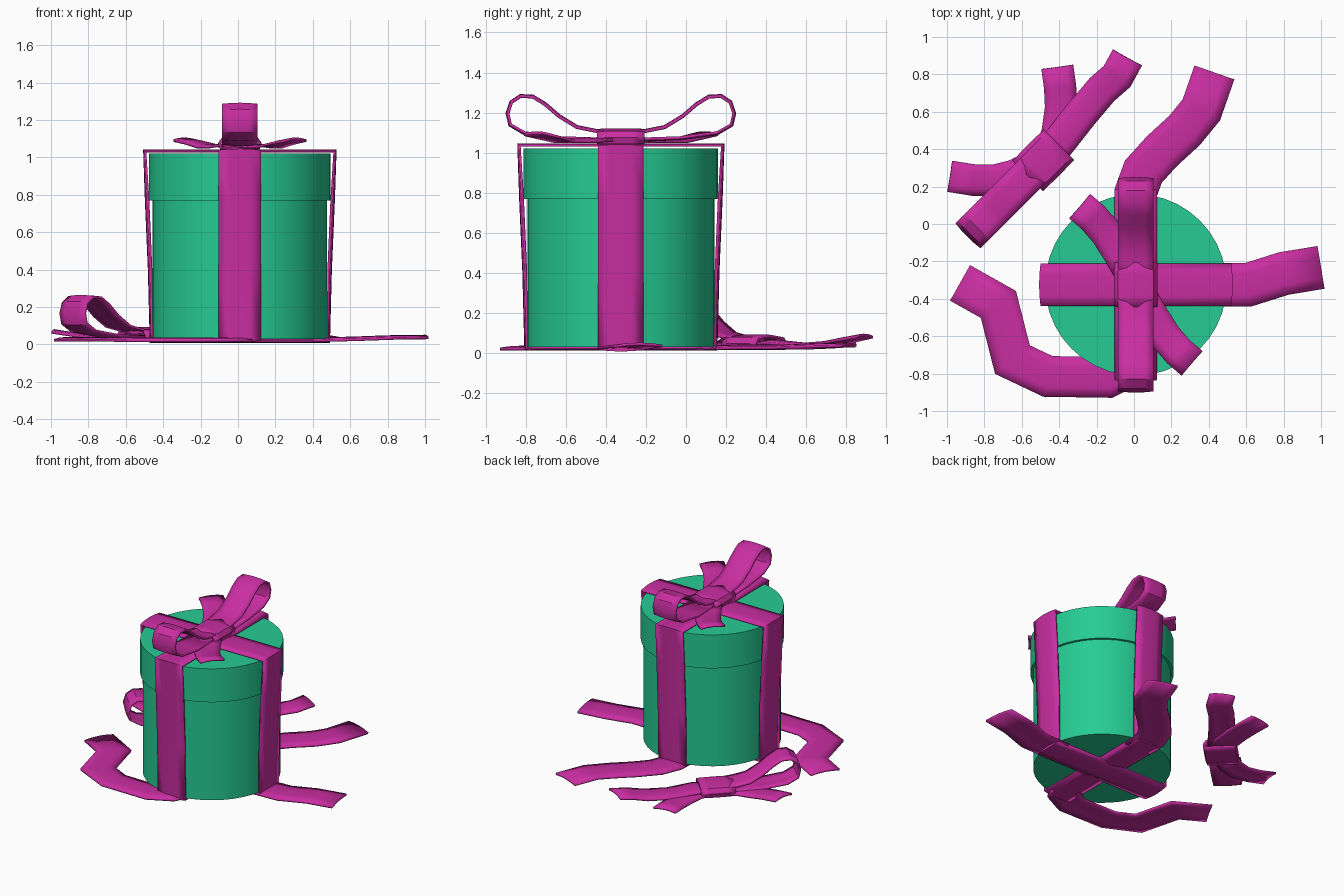
import bpy, bmesh, math
from mathutils import Vector

cube = bpy.data.objects.get("Cube")
if cube:
    bpy.data.objects.remove(cube, do_unlink=True)

UP = Vector((0, 0, 1))
CENTRE = Vector((0.01, -0.325, 0))


def material(name, colour):
    m = bpy.data.materials.new(name)
    m.use_nodes = True
    m.diffuse_color = colour
    m.node_tree.nodes["Principled BSDF"].inputs["Base Color"].default_value = colour
    return m


GREEN = material("box green", (0.019, 0.6, 0.29, 1))
PINK = material("ribbon magenta", (0.585, 0.027, 0.357, 1))


def finish(name, bm, mat):
    mesh = bpy.data.meshes.new(name)
    bm.to_mesh(mesh)
    bm.free()
    mesh.materials.append(mat)
    obj = bpy.data.objects.new(name, mesh)
    bpy.context.collection.objects.link(obj)
    bpy.ops.object.select_all(action='DESELECT')
    obj.select_set(True)
    bpy.context.view_layer.objects.active = obj
    bpy.ops.object.shade_smooth_by_angle(angle=math.radians(35))
    return obj


def drum(name, radius, low, high):
    bm = bmesh.new()
    bmesh.ops.create_cone(bm, cap_ends=True, segments=40, radius1=radius,
                          radius2=radius, depth=high - low)
    bmesh.ops.translate(bm, verts=bm.verts, vec=CENTRE + UP * (low + high) / 2)
    finish(name, bm, GREEN)


def ribbon(name, path, half, side=None, closed=False, crown=0.01):
    """Sweep a gently crowned strip along a path with mitred bends."""
    pts = [Vector(p) for p in path]
    n = len(pts)
    bm = bmesh.new()
    rows = []
    for i, p in enumerate(pts):
        a = pts[i - 1] if i or closed else None
        b = pts[(i + 1) % n] if i < n - 1 or closed else None
        t_in = (p - a).normalized() if a else (b - p).normalized()
        t_out = (b - p).normalized() if b else t_in
        t = (t_in + t_out).normalized()
        if side:
            s = side
        else:
            s = UP.cross(t).normalized() / max(0.7, t.dot(t_in))
        normal = t.cross(s).normalized()
        rows.append([bm.verts.new(p + s * half * u + normal * crown * (1 - u * u))
                     for u in (-1, -0.5, 0, 0.5, 1)])
    for i in range(n if closed else n - 1):
        r, q = rows[i], rows[(i + 1) % n]
        for j in range(4):
            bm.faces.new((r[j], q[j], q[j + 1], r[j + 1]))
    bmesh.ops.recalc_face_normals(bm, faces=bm.faces)
    obj = finish(name, bm, PINK)
    mod = obj.modifiers.new("thickness", 'SOLIDIFY')
    mod.thickness = 0.014
    mod.offset = 0


def upright(name, origin, d, profile, half, closed=False, crown=0.01):
    """Ribbon whose path lies in the vertical plane along direction d."""
    path = [origin + d * s + UP * z for s, z in profile]
    ribbon(name, path, half, UP.cross(d), closed, crown)


# Box
drum("box_body", 0.467, 0.03, 0.8)
drum("box_lid", 0.485, 0.77, 1.02)

# Straps round the box
edge = [(0.505, 1.03), (0.491, 0.77), (0.475, 0.4), (0.47, 0.02)]
for name, d, lift in (("strap_across", Vector((1, 0, 0)), 0),
                      ("strap_front_back", Vector((0, 1, 0)), 0.005)):
    loop = [(-s, z) for s, z in reversed(edge)] + edge
    upright(name, CENTRE + UP * lift, d, loop, 0.113, True)

# Bow loops and knots
LOOP = [(0.0, 0.05), (0.12, 0.065), (0.22, 0.085), (0.31, 0.14), (0.38, 0.2),
        (0.44, 0.237), (0.5, 0.24), (0.545, 0.21), (0.563, 0.155), (0.55, 0.1),
        (0.48, 0.06), (0.3, 0.035), (0.0, 0.025)]
KNOT = [(-0.1, 0.01), (-0.108, 0.035), (-0.09, 0.06), (0, 0.072),
        (0.09, 0.06), (0.108, 0.035), (0.1, 0.01)]
top = CENTRE + UP * 1.04
loose = Vector((-0.485, 0.34, 0.012))
diagonal = Vector((-1, -1, 0)).normalized()
for name, o, d in (("top_bow_loop_back", top, Vector((0, 1, 0))),
                   ("top_bow_loop_front", top, Vector((0, -1, 0))),
                   ("loose_bow_loop", loose, diagonal)):
    upright(name, o, d, LOOP, 0.094, crown=0.006)
upright("top_bow_knot", top, Vector((1, 0, 0)), KNOT, 0.118, True, 0.002)
upright("loose_bow_knot", loose, UP.cross(diagonal), KNOT, 0.118, True, 0.002)

# Top bow tails, one turned half round from the other
for name, k in (("top_bow_tail_back", 1), ("top_bow_tail_front", -1)):
    path = [top + Vector((k * x, k * y, z)) for x, y, z in
            ((0, 0.02, 0.03), (-0.09, 0.17, 0.015), (-0.16, 0.28, 0.015),
             (-0.23, 0.36, 0.035), (-0.3, 0.42, 0.05))]
    ribbon(name, path, 0.085)

# Loose bow tails
ribbon("loose_tail_long", [(-0.48, 0.34, 0.04), (-0.39, 0.45, 0.05),
                           (-0.28, 0.59, 0.035), (-0.17, 0.72, 0.045),
                           (-0.09, 0.79, 0.06), (-0.035, 0.89, 0.08)], 0.088)
ribbon("loose_tail_back", [(-0.46, 0.36, 0.035), (-0.41, 0.48, 0.03),
                           (-0.39, 0.62, 0.025), (-0.395, 0.73, 0.03),
                           (-0.41, 0.84, 0.04)], 0.085)
ribbon("loose_tail_side", [(-0.5, 0.33, 0.035), (-0.64, 0.26, 0.03),
                           (-0.74, 0.235, 0.03), (-0.86, 0.235, 0.045),
                           (-0.985, 0.255, 0.065)], 0.083)

# Strap ends lying on the floor
ribbon("floor_tail_left", [(0.4, -0.325, 0.02), (0.61, -0.325, 0.025),
                           (0.8, -0.265, 0.032), (1.0, -0.232, 0.035)], 0.115)
ribbon("floor_tail_back", [(0.01, 0.05, 0.02), (0.01, 0.17, 0.022),
                           (0.05, 0.28, 0.025), (0.15, 0.39, 0.025),
                           (0.27, 0.5, 0.025), (0.36, 0.61, 0.03),
                           (0.43, 0.81, 0.035)], 0.112)
ribbon("floor_tail_front", [(0.01, -0.7, 0.02), (-0.02, -0.76, 0.02),
                            (-0.14, -0.82, 0.02), (-0.46, -0.815, 0.02),
                            (-0.65, -0.725, 0.022), (-0.725, -0.43, 0.022),
                            (-0.93, -0.315, 0.022)], 0.108)
